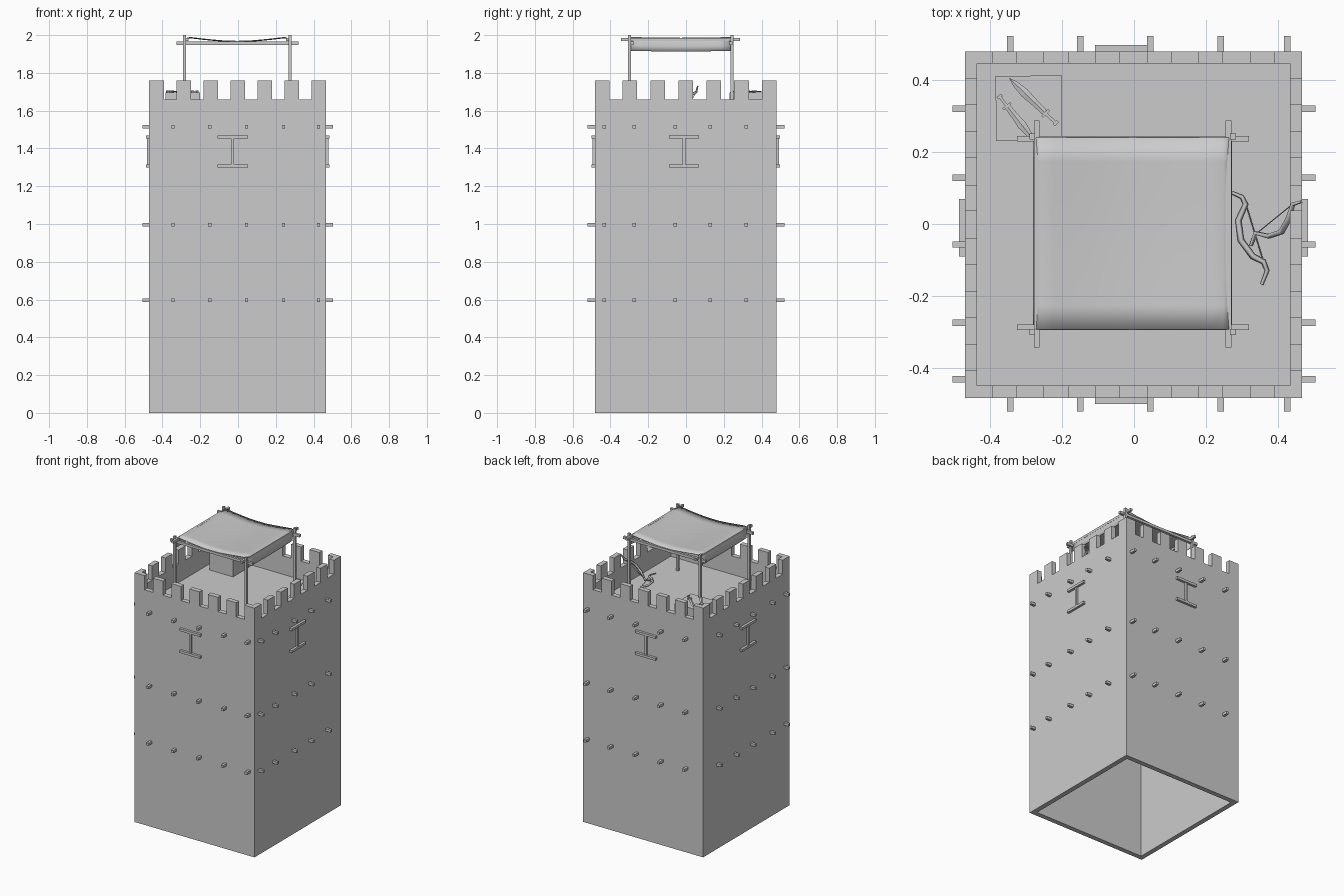
import bpy, bmesh, math
from mathutils import Vector, Matrix

if "Cube" in bpy.data.objects:
    bpy.data.objects.remove(bpy.data.objects["Cube"])

X0, X1, Y0, Y1 = -0.47, 0.467, -0.483, 0.48     # tower outline
T, RIM, TOP, FLOOR = 0.034, 1.66, 1.76, 1.53    # wall thickness and heights


def finish(name, bm):
    bmesh.ops.recalc_face_normals(bm, faces=bm.faces)
    me = bpy.data.meshes.new(name)
    bm.to_mesh(me)
    bm.free()
    ob = bpy.data.objects.new(name, me)
    bpy.context.collection.objects.link(ob)
    return ob


def add_box(bm, x0, x1, y0, y1, z0, z1):
    m = Matrix.Translation(((x0 + x1) / 2, (y0 + y1) / 2, (z0 + z1) / 2))
    bmesh.ops.create_cube(bm, size=1, matrix=m @ Matrix.Diagonal((x1 - x0, y1 - y0, z1 - z0, 1)))


def boxes(name, items):
    bm = bmesh.new()
    for b in items:
        add_box(bm, *b)
    return finish(name, bm)


def rod(name, pts, radius, res=0):
    cu = bpy.data.curves.new(name, 'CURVE')
    cu.dimensions = '3D'
    cu.bevel_depth = radius
    cu.bevel_resolution = res
    cu.use_fill_caps = True
    sp = cu.splines.new('POLY')
    sp.points.add(len(pts) - 1)
    n = len(pts) - 1
    for i, p in enumerate(pts):
        sp.points[i].co = (*p, 1)
        sp.points[i].radius = 1.0 if n < 2 else 0.5 + 0.5 * math.sin(math.pi * i / n)
    ob = bpy.data.objects.new(name, cu)
    bpy.context.collection.objects.link(ob)
    return ob


# hollow walls, open at the bottom
def ring(bm, z0, z1):
    loops = []
    for z in (z0, z1):
        for d in (0, T):
            loops.append([bm.verts.new(p) for p in (
                (X0 + d, Y0 + d, z), (X1 - d, Y0 + d, z), (X1 - d, Y1 - d, z), (X0 + d, Y1 - d, z))])
    ob, ib, ot, it = loops
    for i in range(4):
        j = (i + 1) % 4
        for a, b in ((ob, ot), (ot, it), (it, ib), (ib, ob)):
            bm.faces.new((a[i], a[j], b[j], b[i]))


bm = bmesh.new()
ring(bm, 0, RIM)
finish("tower_walls", bm)
boxes("roof_floor", [(X0 + T, X1 - T, Y0 + T, Y1 - T, FLOOR - 0.03, FLOOR)])

# battlements: seven merlons per side, corners L-shaped
W, merlons = 0.077, []
for i in range(7):
    x = X0 + (X1 - X0 - W) * i / 6
    y = Y0 + (Y1 - Y0 - W) * i / 6
    merlons += [(x, x + W, Y0, Y0 + T, RIM, TOP), (x, x + W, Y1 - T, Y1, RIM, TOP)]
    ya, yb = (y + T if i == 0 else y), (y + W - T if i == 6 else y + W)
    merlons += [(X0, X0 + T, ya, yb, RIM, TOP), (X1 - T, X1, ya, yb, RIM, TOP)]
boxes("battlements", merlons)

# beam ends sticking out of the walls
H, pegs = 0.009, []
for z in (0.597, 0.997, 1.514):
    for x in (-0.344, -0.15, 0.045, 0.241, 0.426):
        pegs += [(x - H, x + H, Y0 - 0.038, Y0 + 0.01, z - H, z + H),
                 (x - H, x + H, Y1 - 0.01, Y1 + 0.042, z - H, z + H)]
    for y in (-0.432, -0.274, -0.057, 0.128, 0.334 if z > 2 else 0.32):
        pegs += [(X0 - 0.035, X0 + 0.01, y - H, y + H, z - H, z + H),
                 (X1 - 0.01, X1 + 0.037, y - H, y + H, z - H, z + H)]
boxes("beam_ends", pegs)

# arrow-slit frames: lintel, sill and centre upright on each face
frames = []
for a0, a1, z0, z1, d in ((-0.08, 0.08, 1.452, 1.469, 0.017), (-0.08, 0.08, 1.298, 1.315, 0.017),
                          (-0.008, 0.008, 1.315, 1.452, 0.012)):
    cx, cy = -0.028, -0.01
    frames += [(cx + a0, cx + a1, Y0 - d, Y0 + 0.005, z0, z1), (cx + a0, cx + a1, Y1 - 0.005, Y1 + d, z0, z1),
               (X0 - d, X0 + 0.005, cy + a0, cy + a1, z0, z1), (X1 - 0.005, X1 + d, cy + a0, cy + a1, z0, z1)]
boxes("window_frames", frames)

# canopy posts and crossing poles
P = 0.008
boxes("canopy_posts", [(x - P, x + P, y - P, y + P, FLOOR, 2.0) for x in (-0.283, 0.275) for y in (-0.3, 0.243)])
boxes("canopy_poles",
      [(-0.325, 0.32, y - P, y + P, 1.948, 1.966) for y in (-0.287, 0.237)] +
      [(x - P, x + P, -0.343, 0.287, 1.968, 1.985) for x in (-0.27, 0.263)])

# sagging cloth with both side edges draped over the poles
half = [(0, 1.970), (0.06, 1.971), (0.12, 1.976), (0.18, 1.982), (0.22, 1.987), (0.252, 1.990),
        (0.268, 1.985), (0.274, 1.972), (0.276, 1.945), (0.277, 1.917)]
profile = [(-x, z) for x, z in reversed(half[1:])] + half
bm = bmesh.new()
rows = []
for j in range(9):
    y = -0.293 + 0.533 * j / 8
    rows.append([bm.verts.new((x - 0.004, y, z - 0.004 * math.sin(math.pi * j / 8))) for x, z in profile])
for r, s in zip(rows, rows[1:]):
    for i in range(len(profile) - 1):
        f = bm.faces.new((r[i], r[i + 1], s[i + 1], s[i]))
        f.smooth = True
cloth = finish("canopy_cloth", bm)
cloth.modifiers.new("thickness", 'SOLIDIFY').thickness = 0.003

# crate with slightly uneven corners
bm = bmesh.new()
base = [bm.verts.new((x, y, FLOOR)) for x, y in ((-0.383, 0.23), (-0.2, 0.23), (-0.2, 0.413), (-0.385, 0.411))]
top = bmesh.ops.extrude_face_region(bm, geom=[bm.faces.new(base)])
bmesh.ops.translate(bm, vec=(0, 0, 0.165), verts=[v for v in top["geom"] if isinstance(v, bmesh.types.BMVert)])
bm.faces.new(base) if not any(set(f.verts) == set(base) for f in bm.faces) else None
finish("crate", bm)


# short swords: diamond-section leaf blade, guard, grip, pommel; tip along +x
def sword(name, hilt, tip):
    hilt, tip = Vector(hilt), Vector(tip)
    L = (tip - hilt).length
    bm = bmesh.new()
    prev = None
    for t, w in ((0.24, 0.008), (0.5, 0.010), (0.68, 0.0125), (0.88, 0.008), (1.0, 0.0008)):
        cur = [bm.verts.new((t * L, y, z)) for y, z in
               ((w, 0), (0, w * 0.35), (-w, 0), (0, -w * 0.35))]
        if prev:
            for i in range(4):
                bm.faces.new((prev[i], prev[(i + 1) % 4], cur[(i + 1) % 4], cur[i]))
        else:
            bm.faces.new(cur)
        prev = cur
    bm.faces.new(prev)
    add_box(bm, 0.22 * L, 0.26 * L, -0.014, 0.014, -0.005, 0.005)
    add_box(bm, 0.04 * L, 0.22 * L, -0.004, 0.004, -0.004, 0.004)
    add_box(bm, 0, 0.05 * L, -0.008, 0.008, -0.006, 0.006)
    bm.transform(Matrix.Translation(hilt) @ (tip - hilt).to_track_quat('X', 'Z').to_matrix().to_4x4())
    finish(name, bm)


sword("sword_a", (-0.214, 0.277, 1.701), (-0.346, 0.405, 1.702))
sword("sword_b", (-0.376, 0.357, 1.701), (-0.28, 0.235, 1.701))

# bow lying on the floor
Z = FLOOR + 0.008
rod("floor_bow", [(x, y, Z) for x, y in ((0.272, 0.087), (0.3, 0.075), (0.31, 0.055), (0.29, 0.01), (0.297, -0.045),
    (0.33, -0.09), (0.36, -0.105), (0.37, -0.13), (0.355, -0.168))], 0.009)
rod("floor_bow_string", [(0.309, 0.062, Z), (0.36, -0.105, Z)], 0.0015)

# bow leaning against the right wall
rod("leaning_bow", [(0.325, -0.06, 1.537), (0.338, -0.025, 1.553), (0.375, -0.034, 1.595), (0.41, -0.022, 1.64),
    (0.43, 0.015, 1.675), (0.442, 0.055, 1.70), (0.465, 0.062, 1.73)], 0.009)
rod("leaning_bow_string", [(0.336, -0.03, 1.55), (0.443, 0.057, 1.702)], 0.0015)
